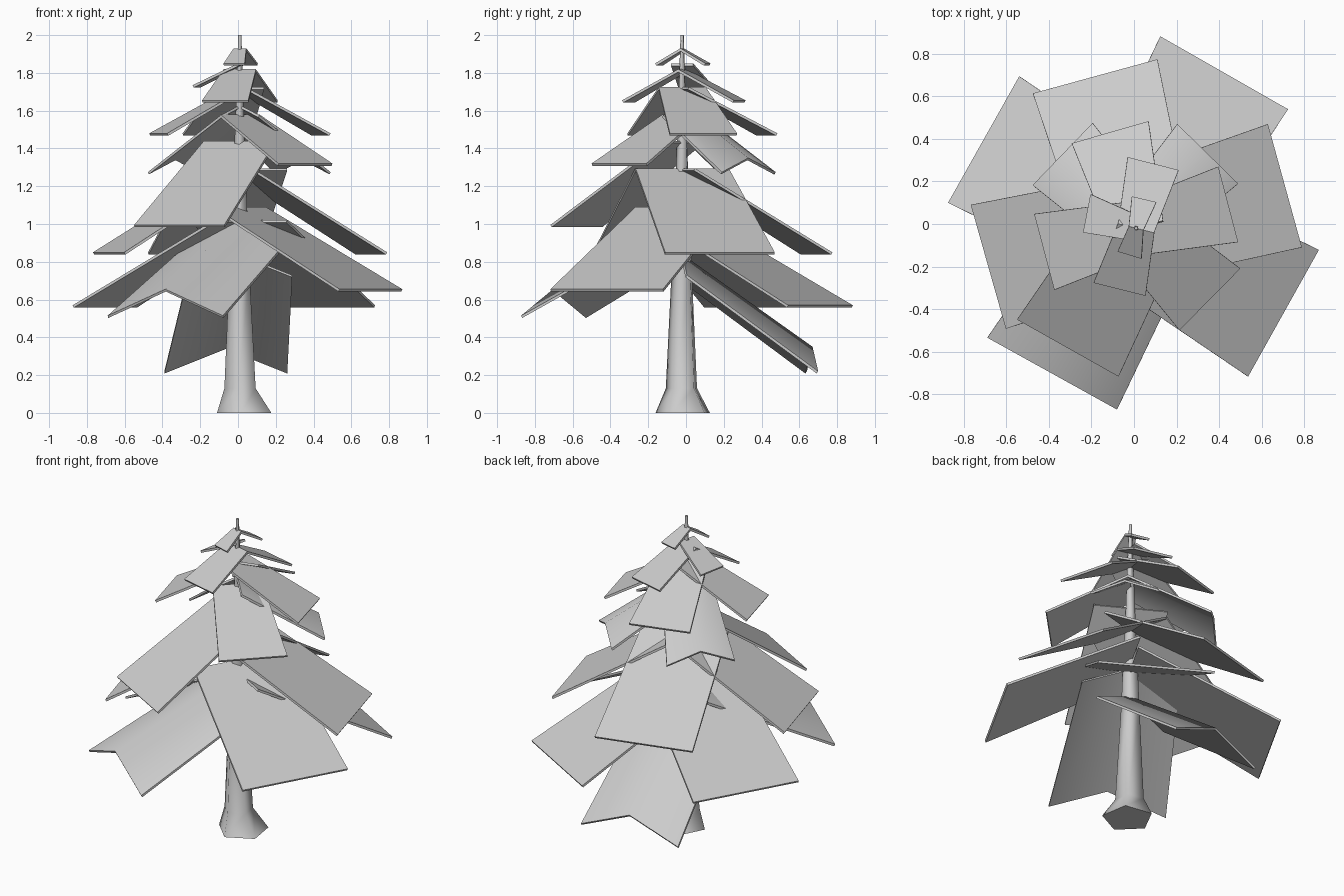
import bpy, bmesh, math
from mathutils import Vector

cube = bpy.data.objects.get("Cube")
if cube:
    bpy.data.objects.remove(cube)

# single pale grey material
grey = bpy.data.materials.new("pale_grey")
grey.use_nodes = True
colour = (0.6, 0.6, 0.6, 1)
grey.diffuse_color = colour
grey.node_tree.nodes["Principled BSDF"].inputs["Base Color"].default_value = colour

AXIS = Vector((0.01, -0.02, 0))


def finish(name, bm, smooth_angle):
    """Turn a bmesh into a named, shaded object."""
    mesh = bpy.data.meshes.new(name)
    bm.to_mesh(mesh)
    bm.free()
    mesh.materials.append(grey)
    obj = bpy.data.objects.new(name, mesh)
    bpy.context.collection.objects.link(obj)
    bpy.ops.object.select_all(action="DESELECT")
    obj.select_set(True)
    bpy.context.view_layer.objects.active = obj
    bpy.ops.object.shade_smooth_by_angle(angle=math.radians(smooth_angle))
    return obj


def bough(name, corners, z_inner, z_outer, taper, droop=0):
    """Sloping tapered plate from the trunk to two outer corners.
    A droop lowers both long sides, leaving a raised central fold."""
    first, second = (Vector((x, y, 0)) for x, y in corners)
    middle = (first + second) / 2
    half = (second - first) / 2
    bm = bmesh.new()
    sides = (-1, 0, 1) if droop else (-1, 1)
    rows = []
    for centre, width, z in ((AXIS, taper, z_inner), (middle, 1, z_outer)):
        row = []
        for side in sides:
            point = centre + half * width * side
            point.z = z - droop * abs(side) * width
            row.append(bm.verts.new(point))
        rows.append(row)
    inner, outer = rows
    for i in range(len(sides) - 1):
        face = bm.faces.new((inner[i], outer[i], outer[i + 1], inner[i + 1]))
        face.normal_update()
        if face.normal.z < 0:
            face.normal_flip()
    # give the sheet its thickness, growing downward
    top = list(bm.faces)
    copy = bmesh.ops.duplicate(bm, geom=top + list(bm.edges) + list(bm.verts))
    twin = copy["vert_map"]
    down = sum((f.normal for f in top), Vector()).normalized() * -0.014
    lower = [g for g in copy["geom"] if isinstance(g, bmesh.types.BMVert)]
    bmesh.ops.translate(bm, vec=down, verts=lower)
    ring = inner + outer[::-1]
    for a, b in zip(ring, ring[1:] + ring[:1]):
        bm.faces.new((a, b, twin[b], twin[a]))
    bmesh.ops.recalc_face_normals(bm, faces=bm.faces)
    return finish(name, bm, 60)


# trunk: five-sided rings (x, y, z, radius) with a flared foot
bm = bmesh.new()
SIDES = 5
rings = []
for x, y, z, radius in ((0.04, -0.01, 0, 0.153), (0.015, -0.02, 0.13, 0.088),
                        (0.01, -0.02, 0.75, 0.057), (0.01, -0.02, 1.4, 0.03),
                        (0.01, -0.02, 2, 0.009)):
    angles = [math.radians(45) + math.tau * i / SIDES for i in range(SIDES)]
    rings.append([bm.verts.new((x + radius * math.cos(a), y + radius * math.sin(a), z))
                  for a in angles])
for low, high in zip(rings, rings[1:]):
    for i in range(SIDES):
        j = (i + 1) % SIDES
        bm.faces.new((low[i], low[j], high[j], high[i]))
bm.faces.new(rings[0][::-1])
bm.faces.new(rings[-1])
finish("trunk", bm, 80)

# boughs by tier: inner height, outer height, taper, then side droop and outer corners
tiers = {
    "crown": (1.93, 1.85, 0.6, {
        "front": (0, (-0.077, -0.13), (0.035, -0.164)),
        "back": (0, (-0.01, 0.13), (0.105, 0.103))}),
    "upper": (1.82, 1.655, 0.7, {
        "front": (0, (-0.19, -0.277), (0.054, -0.338)),
        "back": (0, (-0.03, 0.315), (0.21, 0.254))}),
    "upper_side": (1.85, 1.735, 0.65, {
        "right": (0, (-0.205, 0.14), (-0.24, -0.04))}),
    "high": (1.725, 1.48, 0.7, {
        "left": (0, (0.397, 0.27), (0.49, -0.085)),
        "back": (0, (-0.293, 0.38), (0.068, 0.484)),
        "right": (0, (-0.47, 0.047), (-0.375, -0.31))}),
    "middle": (1.58, 1.32, 0.72, {
        "front_left": (0, (0.5, -0.21), (0.214, -0.5))}),
    "middle_folded": (1.63, 1.35, 0.72, {
        "back_right": (0.075, (-0.477, 0.183), (-0.195, 0.475)),
        "back_left": (0.075, (0.204, 0.47), (0.49, 0.19))}),
    "broad_front": (1.44, 0.995, 0.8, {
        "right": (0, (-0.55, -0.45), (-0.073, -0.718))}),
    "broad": (1.295, 0.85, 0.85, {
        "left": (0, (0.63, 0.47), (0.79, -0.11)),
        "back": (0, (-0.476, 0.615), (0.11, 0.775)),
        "right": (0, (-0.768, 0.09), (-0.603, -0.493))}),
    "low_front": (1.09, 0.655, 0.83, {
        "left": (0, (0.87, -0.122), (0.537, -0.718))}),
    "low_back": (1.02, 0.57, 0.83, {
        "right": (0, (-0.875, 0.1), (-0.54, 0.695)),
        "left": (0, (0.124, 0.883), (0.725, 0.54))}),
    "low_folded": (1.03, 0.655, 0.83, {
        "front_right": (0.14, (-0.69, -0.535), (-0.08, -0.873))}),
    "bottom_folded": (0.84, 0.35, 0.85, {
        "back": (0.13, (-0.39, 0.64), (0.26, 0.7))}),
}
for tier, (z_inner, z_outer, taper, boughs) in tiers.items():
    for side, (droop, *corners) in boughs.items():
        bough(f"{tier}_bough_{side}", corners, z_inner, z_outer, taper, droop)
